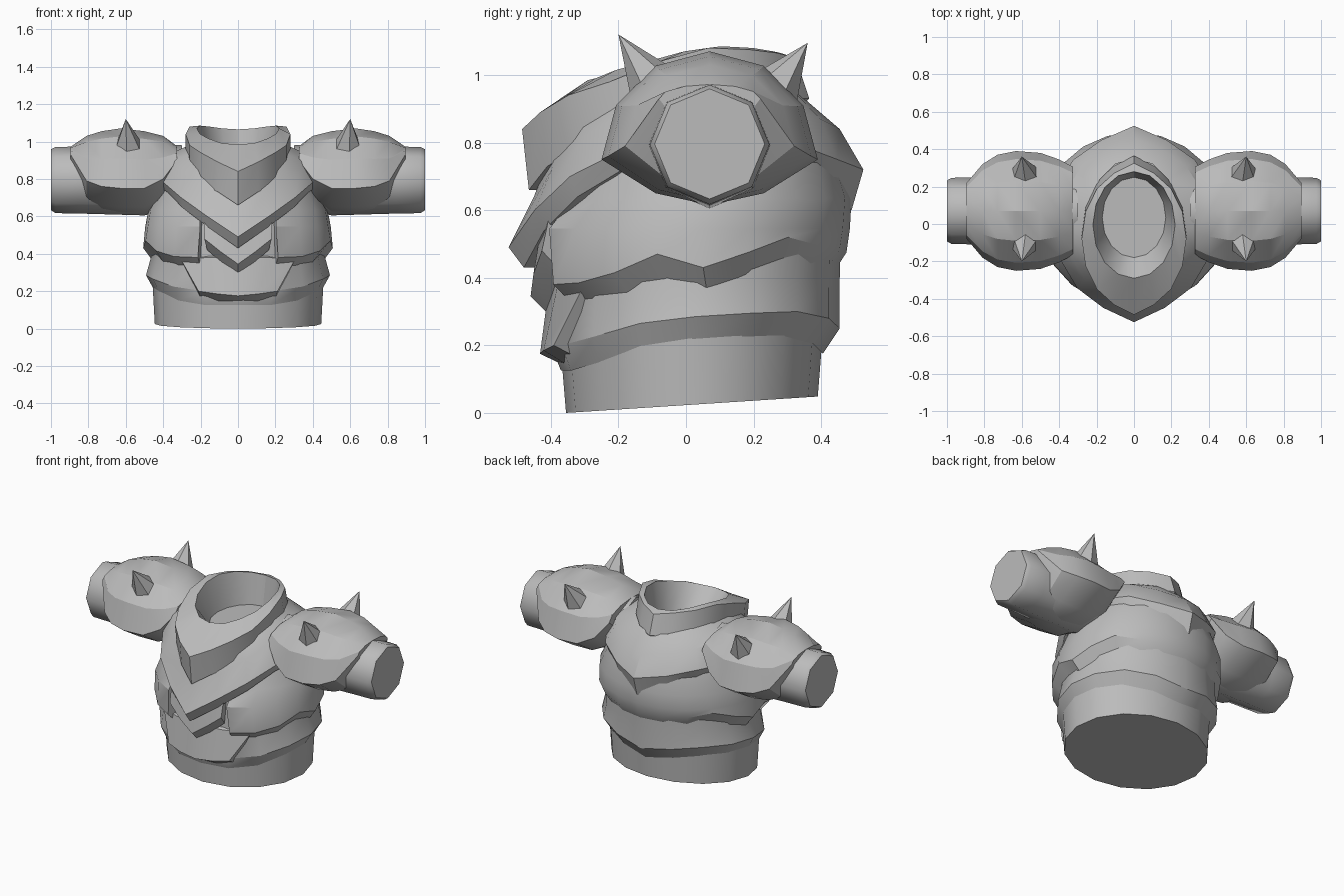
import bpy, bmesh
from math import sin, cos, pi, radians
from mathutils import Vector

if "Cube" in bpy.data.objects:
    bpy.data.objects.remove(bpy.data.objects["Cube"])

steel = bpy.data.materials.new("grey_metal")
steel.use_nodes = True
GREY = (0.5, 0.5, 0.5, 1)
steel.diffuse_color = GREY
steel.node_tree.nodes["Principled BSDF"].inputs["Base Color"].default_value = GREY


def finish(name, bm, mirror=False, angle=28):
    bmesh.ops.recalc_face_normals(bm, faces=bm.faces)
    mesh = bpy.data.meshes.new(name)
    bm.to_mesh(mesh)
    bm.free()
    obj = bpy.data.objects.new(name, mesh)
    bpy.context.collection.objects.link(obj)
    mesh.materials.append(steel)
    bpy.ops.object.select_all(action="DESELECT")
    obj.select_set(True)
    bpy.context.view_layer.objects.active = obj
    bpy.ops.object.shade_smooth_by_angle(angle=radians(angle))
    if mirror:
        mod = obj.modifiers.new("Mirror", "MIRROR")
        mod.use_mirror_merge = False


def loft(name, rings, around=True, wrap=False, caps=(), mirror=False, angle=28):
    """Skin a list of equal point rings; wrap joins last ring to first."""
    bm = bmesh.new()
    rows = [[bm.verts.new(p) for p in r] for r in rings]
    n = len(rows[0])
    for j in range(len(rows) if wrap else len(rows) - 1):
        a, b = rows[j], rows[(j + 1) % len(rows)]
        for i in range(n if around else n - 1):
            k = (i + 1) % n
            bm.faces.new((a[i], a[k], b[k], b[i]))
    for c in caps:
        bm.faces.new(rows[c])
    if wrap and not around:
        for i in (0, n - 1):
            bm.faces.new([r[i] for r in rows])
    finish(name, bm, mirror, angle)


def oval(x, yf, yb, t, z):
    return Vector((x * sin(t), (yf + yb) / 2 - (yb - yf) / 2 * cos(t), z))


def ring(x, yf, yb, zs, keel=0.0, x_back=None):
    """Sixteen-sided body ring; zs runs from front centre to back centre.
    keel pushes out the front and back points, x_back widens the rear half."""
    zs = zs if isinstance(zs, list) else [zs] * 9
    full = zs + zs[-2:0:-1]
    pts = [oval(x_back if x_back and 4 <= i <= 12 else x, yf, yb, 2 * pi * i / 16, z)
           for i, z in enumerate(full)]
    pts[0].y -= keel
    pts[8].y += keel
    return pts


def arc(x, yf, yb, a0, a1, zs):
    """Part of a body ring between two angles in degrees."""
    n = len(zs) - 1
    return [oval(x, yf, yb, radians(a0 + (a1 - a0) * i / n), z) for i, z in enumerate(zs)]


def drop(zs, d):
    return [z - d for z in zs]


# Waist skirt with a slightly tilted bottom
hem = ring(0.445, -0.355, 0.39, 0)
for p in hem:
    p.z = (p.y + 0.355) * 0.065
loft("waist_skirt", [hem, ring(0.46, -0.38, 0.41, 0.3)], caps=(0, 1))

# Belt layer with an overhanging lip
belt = [0.2, 0.2, 0.225, 0.265, 0.285, 0.295, 0.3, 0.28, 0.25]
loft("belt_layer", [ring(0.45, -0.37, 0.405, drop(belt, 0.075)),
                    ring(0.492, -0.4, 0.455, belt),
                    ring(0.46, -0.39, 0.455, 0.4),
                    ring(0.455, -0.39, 0.46, 0.58)])

# Raised plate at the belt front
loft("belt_front_plate", [arc(0.43, -0.36, 0.4, -28, 28, [0.16, 0.14, 0.14, 0.14, 0.16]),
                          arc(0.5, -0.432, 0.44, -25, 25, [0.2, 0.185, 0.175, 0.185, 0.2]),
                          arc(0.475, -0.405, 0.44, -40, 40, [0.37, 0.38, 0.38, 0.38, 0.37]),
                          arc(0.43, -0.36, 0.4, -40, 40, [0.38, 0.4, 0.4, 0.4, 0.38])],
     around=False, wrap=True)

# Rib layer, open at the front, with a zigzag lower edge
side = [0.38, 0.385, 0.415, 0.47, 0.43, 0.475, 0.52, 0.495, 0.485, 0.475]
rib = side + side[-2::-1]
loft("rib_layer", [arc(0.455, -0.36, 0.43, 25, 335, drop(rib, 0.07)),
                   arc(0.508, -0.435, 0.475, 25, 335, rib),
                   arc(0.497, -0.445, 0.485, 24, 336, [0.545] * 19),
                   arc(0.48, -0.375, 0.49, 25, 335, [0.635] * 19),
                   arc(0.4, -0.33, 0.44, 25, 335, [0.8] * 19)],
     around=False, wrap=True)

# Small chevron below the chest
vee = [0.48, 0.41, 0.345, 0.41, 0.48]
loft("belly_chevron", [arc(0.44, -0.4, 0.42, -22, 22, drop(vee, 0.06)),
                       arc(0.48, -0.46, 0.46, -22, 22, vee),
                       arc(0.45, -0.43, 0.44, -24, 24, [0.64, 0.6, 0.56, 0.6, 0.64]),
                       arc(0.4, -0.37, 0.42, -24, 24, [0.64, 0.6, 0.56, 0.6, 0.64])],
     around=False, wrap=True)

# Chest and back plate, keeled at front and back
chest = [0.49, 0.6, 0.7, 0.78, 0.8, 0.8, 0.79, 0.75, 0.72]
lip = [0.43, 0.54, 0.64, 0.73, 0.76, 0.76, 0.73, 0.67, 0.6]
loft("chest_plate", [ring(0.36, -0.4, 0.4, lip, 0.03),
                     ring(0.41, -0.455, 0.465, lip, 0.025, 0.43),
                     ring(0.43, -0.485, 0.485, chest, 0.04, 0.46),
                     ring(0.37, -0.425, 0.43, [0.64, 0.73, 0.82, 0.9, 0.92, 0.92, 0.9, 0.87, 0.84],
                          0.025, 0.4),
                     ring(0.26, -0.42, 0.35, [0.72, 0.78, 0.86, 0.94, 0.98, 0.98, 0.97, 0.95, 0.93])])

# Neck collar with a sloping rim and recessed neck hole
loft("collar", [ring(0.24, -0.4, 0.33, [0.66, 0.72, 0.77, 0.81, 0.88, 0.9, 0.9, 0.9, 0.9]),
                ring(0.28, -0.44, 0.34, [0.66, 0.73, 0.78, 0.81, 0.9, 0.93, 0.93, 0.93, 0.93], 0.025),
                ring(0.28, -0.46, 0.3, [0.84, 0.89, 0.94, 0.98, 1.04, 1.08, 1.075, 1.065, 1.05], 0.025),
                ring(0.22, -0.29, 0.28, [0.985, 0.99, 1.015, 1.04, 1.07, 1.085, 1.08, 1.07, 1.065]),
                ring(0.17, -0.18, 0.25, 0.88)], caps=(4,))


# Sleeves
def sleeve_ring(x, r, z):
    return [(x, 0.07 + r * cos(2 * pi * i / 8), z + r * sin(2 * pi * i / 8)) for i in range(8)]


loft("sleeve", [sleeve_ring(0.3, 0.16, 0.82), sleeve_ring(0.5, 0.19, 0.795),
                sleeve_ring(0.85, 0.179, 0.794), sleeve_ring(0.975, 0.177, 0.794),
                sleeve_ring(1.0, 0.163, 0.796)], caps=(0, 4), mirror=True, angle=50)


# Shoulder pads: a domed top, tapering under to the sleeve
def pad_ring(x, w, edge, top):
    dome = [(x, 0.07 - w * cos(pi * i / 6), edge + (top - edge) * sin(pi * i / 6)) for i in range(7)]
    under = [(x, 0.07 + w * f, edge - d) for f, d in ((0.5, 0.1), (0, 0.135), (-0.5, 0.1))]
    return dome + under


pads = [(0.325, 0.235, 0.9, 0.975), (0.4, 0.275, 0.8, 1.03), (0.5, 0.31, 0.75, 1.055),
        (0.63, 0.32, 0.75, 1.07), (0.73, 0.3, 0.76, 1.055), (0.81, 0.25, 0.79, 1.03),
        (0.895, 0.15, 0.93, 0.972)]
loft("shoulder_pad", [pad_ring(*p) for p in pads], caps=(0, 6), mirror=True)


# Spikes on the shoulder pads
def spike(name, base, tip, radius=0.085):
    base, tip = Vector(base), Vector(tip)
    axis = tip - base
    bm = bmesh.new()
    bmesh.ops.create_cone(bm, cap_ends=True, segments=6, radius1=radius, radius2=0,
                          depth=axis.length)
    rot = axis.to_track_quat("Z", "Y").to_matrix().to_4x4()
    bmesh.ops.transform(bm, matrix=rot, verts=bm.verts)
    bmesh.ops.translate(bm, vec=(base + tip) / 2, verts=bm.verts)
    finish(name, bm, mirror=True, angle=10)


spike("front_spike", (0.585, -0.09, 0.96), (0.6, -0.2, 1.12))
spike("back_spike", (0.585, 0.255, 0.945), (0.6, 0.36, 1.095))
